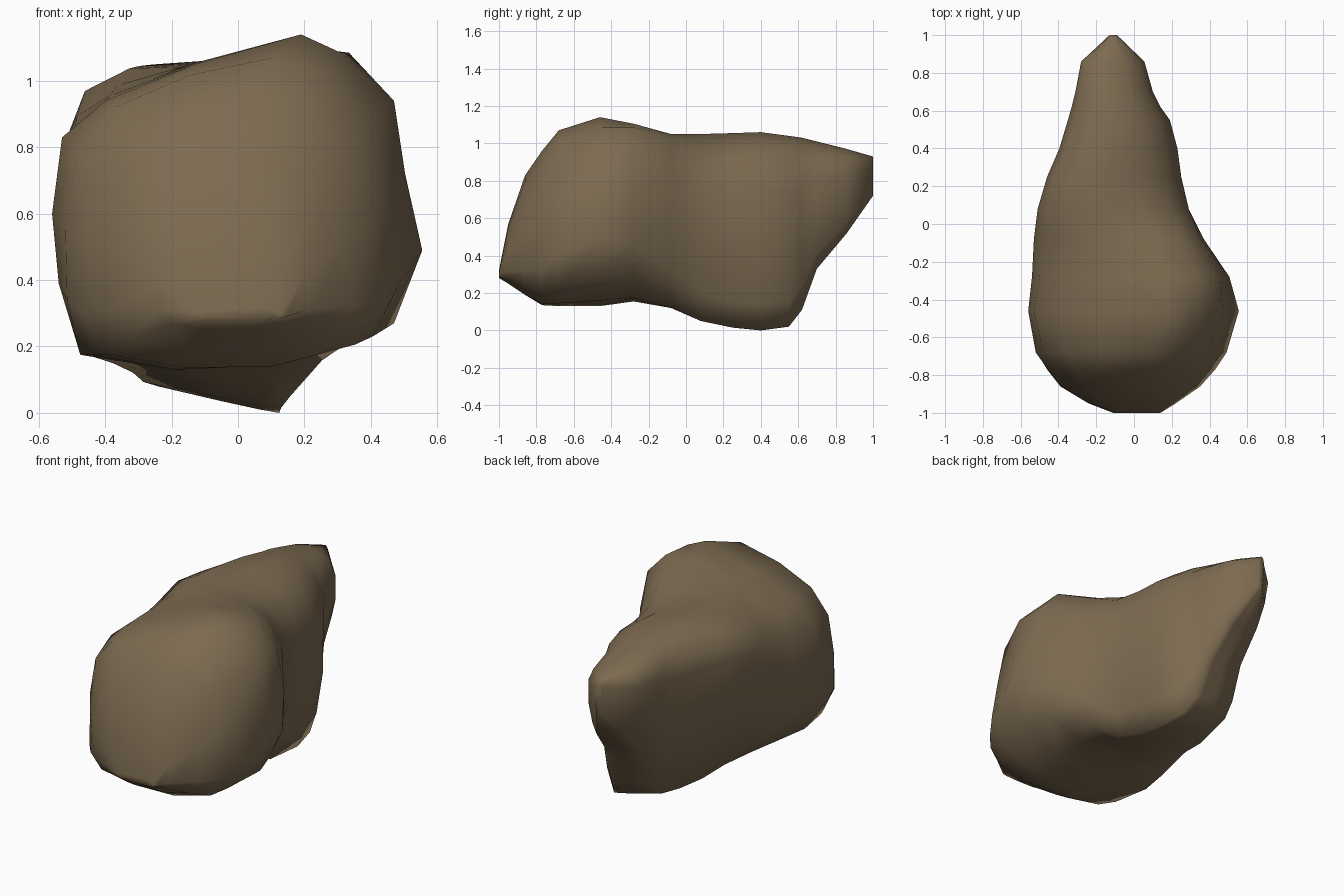
import bpy, bmesh

# Cross-section shapes (x, z), same point order: blunt end, boxy front lobe, its rear shoulder, wedge-like back lobe
NOSE = [(.1, .05), (.35, 0), (.64, 0), (.91, .07), (1, .2), (.96, .5), (.89, .77),
        (.74, .95), (.56, 1), (.35, .98), (.17, .89), (.06, .7), (.01, .45), (0, .18)]
FRONT = [(-.475, .175), (-.2, .13), (.15, .16), (.47, .27), (.555, .49), (.505, .71), (.47, .94),
         (.31, 1.085), (.19, 1.14), (-.13, 1.05), (-.4, .94), (-.53, .83), (-.56, .6), (-.54, .39)]
SHOULDER = [(-.44, .17), (-.2, .155), (.15, .175), (.4, .26), (.49, .45), (.5, .71), (.45, .95),
            (.33, 1.08), (.17, 1.1), (-.13, 1.05), (-.39, .95), (-.5, .83), (-.54, .6), (-.52, .37)]
BACK = [(-.26, .08), (-.06, .035), (.06, .01), (.12, 0), (.175, .14), (.225, .4), (.23, .75),
        (.16, .93), (.03, 1.02), (-.12, 1.06), (-.27, 1.05), (-.38, .98), (-.42, .85), (-.37, .5)]

# Stations along the rock: y, left x, right x, bottom z, top z
STATIONS = [(-1.0, -.11, .14, .28, .32), (-.95, -.24, .22, .25, .57), (-.86, -.39, .35, .19, .83),
            (-.77, -.46, .43, .135, .96),
            (-.68, -.52, .49, .13, 1.07), (-.46, -.56, .555, .13, 1.14), (-.28, -.54, .505, .155, 1.105),
            (-.08, -.53, .37, .12, 1.05), (.08, -.51, .29, .05, 1.05), (.25, -.46, .25, .015, 1.055),
            (.40, -.395, .23, 0, 1.06), (.55, -.35, .19, .02, 1.04), (.62, -.33, .14, .11, 1.03),
            (.7, -.31, .1, .33, 1.01), (.86, -.28, .055, .52, .97), (1.0, -.13, -.09, .72, .93)]


def unit(pts):
    """Scale a profile into the 0..1 box."""
    xs, zs = zip(*pts)
    return [((x - min(xs)) / (max(xs) - min(xs)), (z - min(zs)) / (max(zs) - min(zs))) for x, z in pts]


def blend(p, q, t):
    t = min(1, max(0, t))
    t = t * t * (3 - 2 * t)
    return unit([(a[0] + (b[0] - a[0]) * t, a[1] + (b[1] - a[1]) * t)
                 for a, b in zip(unit(p), unit(q))])


def section(y):
    """Blend from the nose through the front lobe and shoulder to the back lobe."""
    front = blend(NOSE, FRONT, (y + .9) / .42)
    return blend(blend(front, SHOULDER, (y + .46) / .18), BACK, (y + .28) / .4)


# Rock: loft through all stations
bm = bmesh.new()
rings = [[bm.verts.new((x0 + u * (x1 - x0), y, z0 + v * (z1 - z0))) for u, v in section(y)]
         for y, x0, x1, z0, z1 in STATIONS]
n = len(FRONT)
for a, b in zip(rings, rings[1:]):
    for i in range(n):
        j = (i + 1) % n
        bm.faces.new((a[i], a[j], b[j], b[i]))
bm.faces.new(rings[0])
bm.faces.new(rings[-1])
bmesh.ops.recalc_face_normals(bm, faces=bm.faces)
for f in bm.faces:
    f.smooth = True
mesh = bpy.data.meshes.new("rock")
bm.to_mesh(mesh)
bm.free()

stone = bpy.data.materials.new("brown stone")
stone.diffuse_color = (.205, .147, .083, 1)
mesh.materials.append(stone)
rock = bpy.data.objects.new("rock", mesh)
bpy.context.collection.objects.link(rock)
